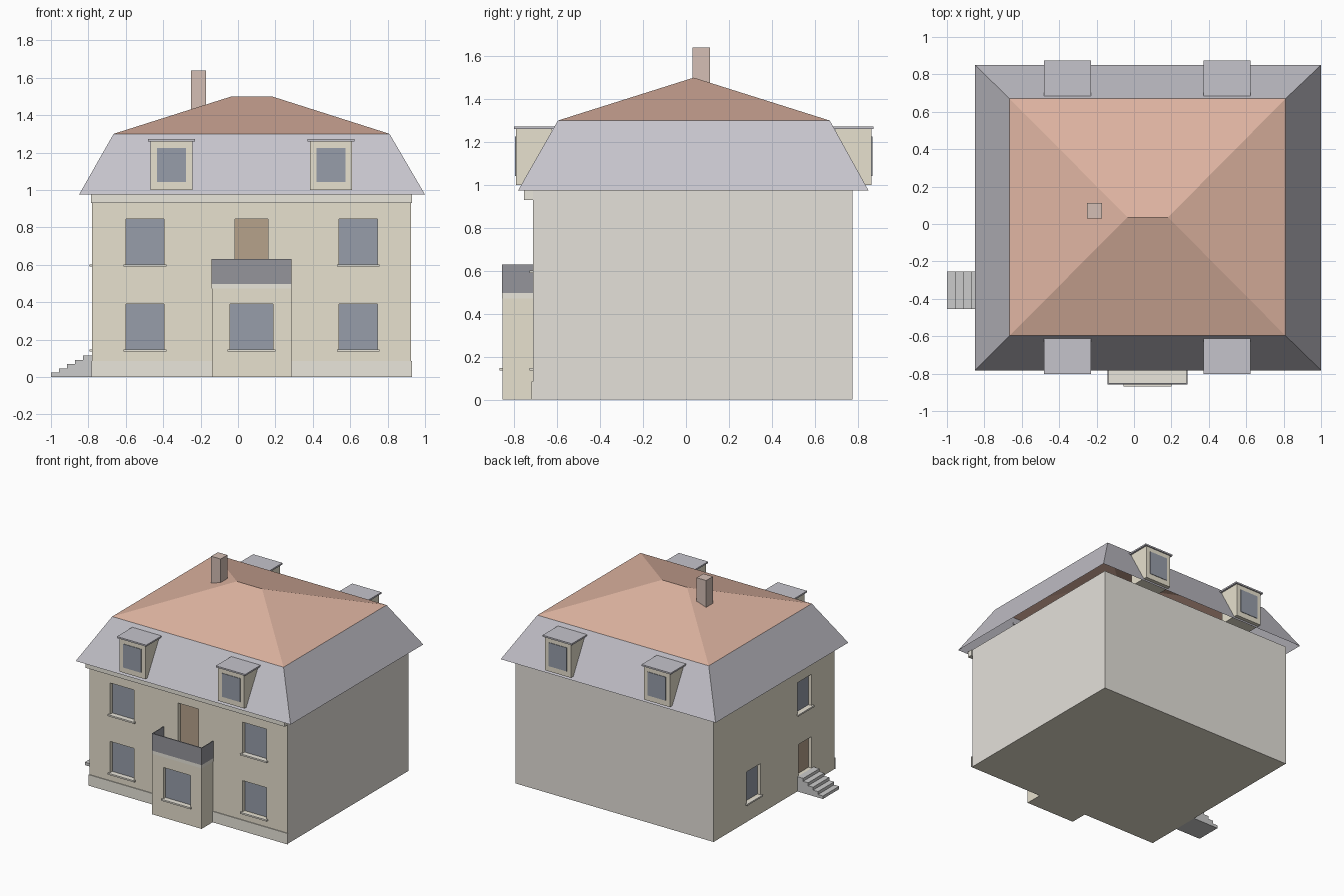
import bpy, bmesh

if "Cube" in bpy.data.objects:
    bpy.data.objects.remove(bpy.data.objects["Cube"])


def mat(name, rgb):
    m = bpy.data.materials.new(name)
    m.diffuse_color = (*rgb, 1)
    m.use_nodes = True
    m.node_tree.nodes["Principled BSDF"].inputs["Base Color"].default_value = m.diffuse_color
    return m


BEIGE = mat("beige_plaster", (0.80, 0.75, 0.62))
PALE = mat("pale_plaster", (0.78, 0.75, 0.70))
TRIM = mat("trim", (0.82, 0.79, 0.71))
GLASS = mat("glass", (0.31, 0.34, 0.40))
WOOD = mat("wood", (0.47, 0.36, 0.26))
IRON = mat("iron", (0.30, 0.30, 0.33))
SLATE = mat("slate", (0.56, 0.55, 0.60))
TILE = mat("tile", (0.74, 0.46, 0.36))
BRICK = mat("brick", (0.66, 0.52, 0.46))
STONE = mat("stone", (0.64, 0.64, 0.61))


def mesh_obj(name, verts, faces, *mats):
    me = bpy.data.meshes.new(name)
    me.from_pydata(verts, [], faces)
    bm = bmesh.new()
    bm.from_mesh(me)
    bmesh.ops.recalc_face_normals(bm, faces=bm.faces)
    bm.to_mesh(me)
    bm.free()
    for m in mats:
        me.materials.append(m)
    ob = bpy.data.objects.new(name, me)
    bpy.context.collection.objects.link(ob)
    return ob


def box(name, x0, x1, y0, y1, z0, z1, *mats):
    v = [(x, y, z) for z in (z0, z1) for x, y in ((x0, y0), (x1, y0), (x1, y1), (x0, y1))]
    f = [(3, 2, 1, 0), (4, 5, 6, 7)] + [(i, (i + 1) % 4, (i + 1) % 4 + 4, i + 4) for i in range(4)]
    return mesh_obj(name, v, f, *mats)


def shell(name, lower, upper, z0, z1, m, top=False):
    """Open tapered roof between two rectangles (x0, x1, y0, y1)."""
    v = [p for (a, b, c, d), z in ((lower, z0), (upper, z1))
         for p in ((a, c, z), (b, c, z), (b, d, z), (a, d, z))]
    f = [(i, (i + 1) % 4, (i + 1) % 4 + 4, i + 4) for i in range(4)]
    return mesh_obj(name, v, f, m)


def cut(ob, *bounds):
    c = box("cutter", *bounds)
    mod = ob.modifiers.new("recess", 'BOOLEAN')
    mod.object = c
    mod.solver = 'EXACT'
    bpy.context.view_layer.objects.active = ob
    bpy.ops.object.modifier_apply(modifier=mod.name)
    bpy.data.objects.remove(c)


X0, X1, Y0, Y1 = -0.78, 0.925, -0.714, 0.775
D = 0.03  # recess depth


def front_opening(wall, name, x0, x1, z0, z1, y, m, sill=True):
    cut(wall, x0, x1, y - 0.05, y + D, z0, z1)
    box(name, x0, x1, y + D - 0.004, y + D + 0.004, z0, z1, m)
    if sill:
        box(name + "_sill", x0 - 0.012, x1 + 0.012, y - 0.015, y + D, z0 - 0.012, z0, TRIM)


def left_opening(wall, name, y0, y1, z0, z1, m, sill=True):
    cut(wall, X0 - 0.05, X0 + D, y0, y1, z0, z1)
    box(name, X0 + D - 0.004, X0 + D + 0.004, y0, y1, z0, z1, m)
    if sill:
        box(name + "_sill", X0 - 0.015, X0 + D, y0 - 0.012, y1 + 0.012, z0 - 0.012, z0, TRIM)


# Main walls: the right and back faces are paler
walls = box("walls", X0, X1, Y0, Y1, 0, 0.975, BEIGE, PALE)
for p in walls.data.polygons:
    if p.normal.x > 0.5 or p.normal.y > 0.5:
        p.material_index = 1

# Front bay under the balcony
bay = box("front_bay", -0.14, 0.285, -0.855, Y0, 0, 0.472, BEIGE)
front_opening(bay, "bay_window", -0.043, 0.188, 0.147, 0.39, -0.855, GLASS)

# Front windows and balcony door
for label, z in (("lower", 0.147), ("upper", 0.602)):
    for side, x in (("left", -0.60), ("right", 0.54)):
        front_opening(walls, f"{label}_{side}_window", x, x + 0.205, z, z + 0.243, Y0, GLASS)
front_opening(walls, "balcony_door", -0.015, 0.16, 0.495, 0.845, Y0, WOOD, False)

# Left wall windows and entrance door
left_opening(walls, "side_lower_window", 0.20, 0.37, 0.147, 0.39, GLASS)
left_opening(walls, "side_upper_window", -0.43, -0.26, 0.602, 0.845, GLASS)
left_opening(walls, "entrance_door", -0.43, -0.27, 0.115, 0.36, WOOD, False)

# Plinth strips either side of the bay, and cornice
box("plinth_left", X0 - 0.004, -0.14, Y0 - 0.006, Y0, 0, 0.085, TRIM)
box("plinth_right", 0.285, X1 + 0.005, Y0 - 0.006, Y0, 0, 0.085, TRIM)
box("cornice", X0 - 0.005, X1 + 0.005, -0.756, Y0, 0.93, 0.975, TRIM)

# Balcony slab and three-sided railing
box("balcony_floor", -0.142, 0.287, -0.857, Y0, 0.472, 0.497, TRIM)
box("railing_front", -0.142, 0.287, -0.857, -0.849, 0.497, 0.63, IRON)
box("railing_left", -0.142, -0.136, -0.849, Y0, 0.497, 0.63, IRON)
box("railing_right", 0.281, 0.287, -0.849, Y0, 0.497, 0.63, IRON)

# Entrance steps as one stepped block
n, sx = 5, -1.0
profile = [(X0, 0), (sx, 0)]
for i in range(n):
    z = 0.115 * (i + 1) / n
    profile += [(sx + 0.0425 * i, z), (sx + 0.0425 * (i + 1) if i < n - 1 else X0, z)]
k = len(profile)
mesh_obj("entrance_steps", [(x, y, z) for y in (-0.455, -0.255) for x, z in profile],
         [tuple(range(k)), tuple(range(k, 2 * k))]
         + [(i, (i + 1) % k, (i + 1) % k + k, i + k) for i in range(k)], STONE)

# Mansard skirt and hipped upper roof, both open below
top = (-0.665, 0.81, -0.597, 0.67)
shell("mansard_roof", (-0.85, 1.0, -0.782, 0.85), top, 0.975, 1.30, SLATE)
a, b, c, d = top
mesh_obj("hip_roof", [(a, c, 1.3), (b, c, 1.3), (b, d, 1.3), (a, d, 1.3), (-0.035, 0.036, 1.5), (0.182, 0.036, 1.5)],
         [(0, 1, 5, 4), (1, 2, 5), (2, 3, 4, 5), (3, 0, 4)], TILE)

# Dormers, mirrored front to back about the roof centre
MID = 0.036


def dormer_part(name, x0, x1, near, far, z0, z1, s, m):
    ys = sorted((MID + s * near, MID + s * far))
    box(name, x0, x1, *ys, z0, z1, m)


for label, s in (("front", -1), ("back", 1)):
    for side, x in (("left", -0.355), ("right", 0.497)):
        n = f"{label}_{side}_dormer"
        dormer_part(n, x - 0.112, x + 0.112, 0.66, 0.829, 1.0, 1.26, s, BEIGE)
        dormer_part(n + "_window", x - 0.078, x + 0.078, 0.82, 0.833, 1.042, 1.225, s, GLASS)
        dormer_part(n + "_cap", x - 0.126, x + 0.126, 0.648, 0.838, 1.26, 1.272, s, SLATE)

# Chimney
box("chimney", -0.252, -0.17, 0.03, 0.112, 1.40, 1.64, BRICK)
